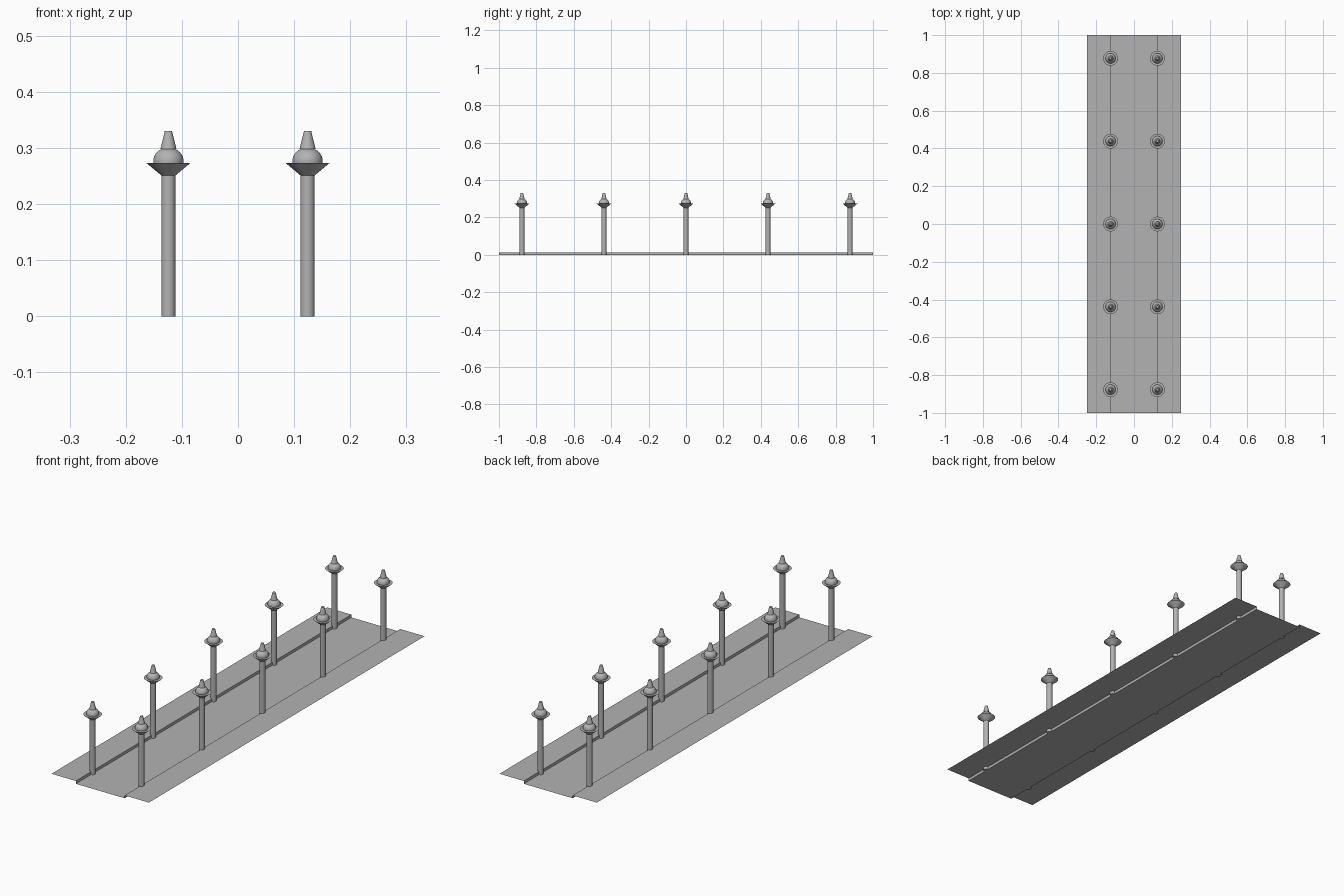
import bpy, bmesh, math

if "Cube" in bpy.data.objects:
    bpy.data.objects.remove(bpy.data.objects["Cube"])

HALF_W, KERB_X, KERB_Z = 0.2475, 0.124, 0.013
POST_Y = [-0.877, -0.4385, 0.0, 0.4385, 0.877]

grey = bpy.data.materials.new("stone grey")
grey.diffuse_color = (0.45, 0.45, 0.45, 1)
grey.use_nodes = True
grey.node_tree.nodes["Principled BSDF"].inputs["Base Color"].default_value = grey.diffuse_color


def finish(name, bm):
    me = bpy.data.meshes.new(name)
    bm.to_mesh(me)
    bm.free()
    me.materials.append(grey)
    ob = bpy.data.objects.new(name, me)
    bpy.context.collection.objects.link(ob)
    return ob


def strip(name, a, b):
    """Sheet running the full length between two (x, z) points."""
    bm = bmesh.new()
    bm.faces.new([bm.verts.new(p) for p in (
        (a[0], -1, a[1]), (b[0], -1, b[1]), (b[0], 1, b[1]), (a[0], 1, a[1]))])
    return finish(name, bm)


def lathe(name, profile, x, y, seg=32):
    """Spin an (r, z) profile around a vertical axis, with flat end caps."""
    bm = bmesh.new()
    rings = [[bm.verts.new((x + r * math.cos(2 * math.pi * i / seg),
                            y + r * math.sin(2 * math.pi * i / seg), z))
              for i in range(seg)] for r, z in profile]
    for lo, hi in zip(rings, rings[1:]):
        for i in range(seg):
            j = (i + 1) % seg
            bm.faces.new((lo[i], lo[j], hi[j], hi[i]))
    bm.faces.new(rings[0][::-1])
    bm.faces.new(rings[-1])
    ob = finish(name, bm)
    bpy.ops.object.select_all(action='DESELECT')
    ob.select_set(True)
    bpy.context.view_layer.objects.active = ob
    bpy.ops.object.shade_smooth_by_angle(angle=math.radians(30))
    return ob


# Lowered roadway with a raised path and kerb on each side
strip("roadway", (-KERB_X, 0), (KERB_X, 0))
strip("left_path", (-HALF_W, KERB_Z), (-KERB_X, KERB_Z))
strip("right_path", (KERB_X, KERB_Z), (HALF_W, KERB_Z))
strip("left_kerb", (-KERB_X, KERB_Z), (-KERB_X, 0))
strip("right_kerb", (KERB_X, 0), (KERB_X, KERB_Z))

# Lamp profiles: shaft, flared collar, rounded globe, tapered finial
SHAFT = [(0.0125, 0), (0.0125, 0.251)]
COLLAR = [(0.0125, 0.251), (0.039, 0.273)]
GLOBE = [(0.027 * math.cos(a), 0.277 + 0.0235 * math.sin(a))
         for a in (math.radians(d) for d in range(-10, 71, 10))]
FINIAL = [(0.0143, 0.298), (0.0065, 0.33)]

for side, x in (("left", -KERB_X), ("right", KERB_X)):
    for n, y in enumerate(POST_Y, 1):
        for part, prof in (("shaft", SHAFT), ("collar", COLLAR),
                           ("globe", GLOBE), ("finial", FINIAL)):
            lathe(f"{side}_lamp_{part}_{n}", prof, x, y)
